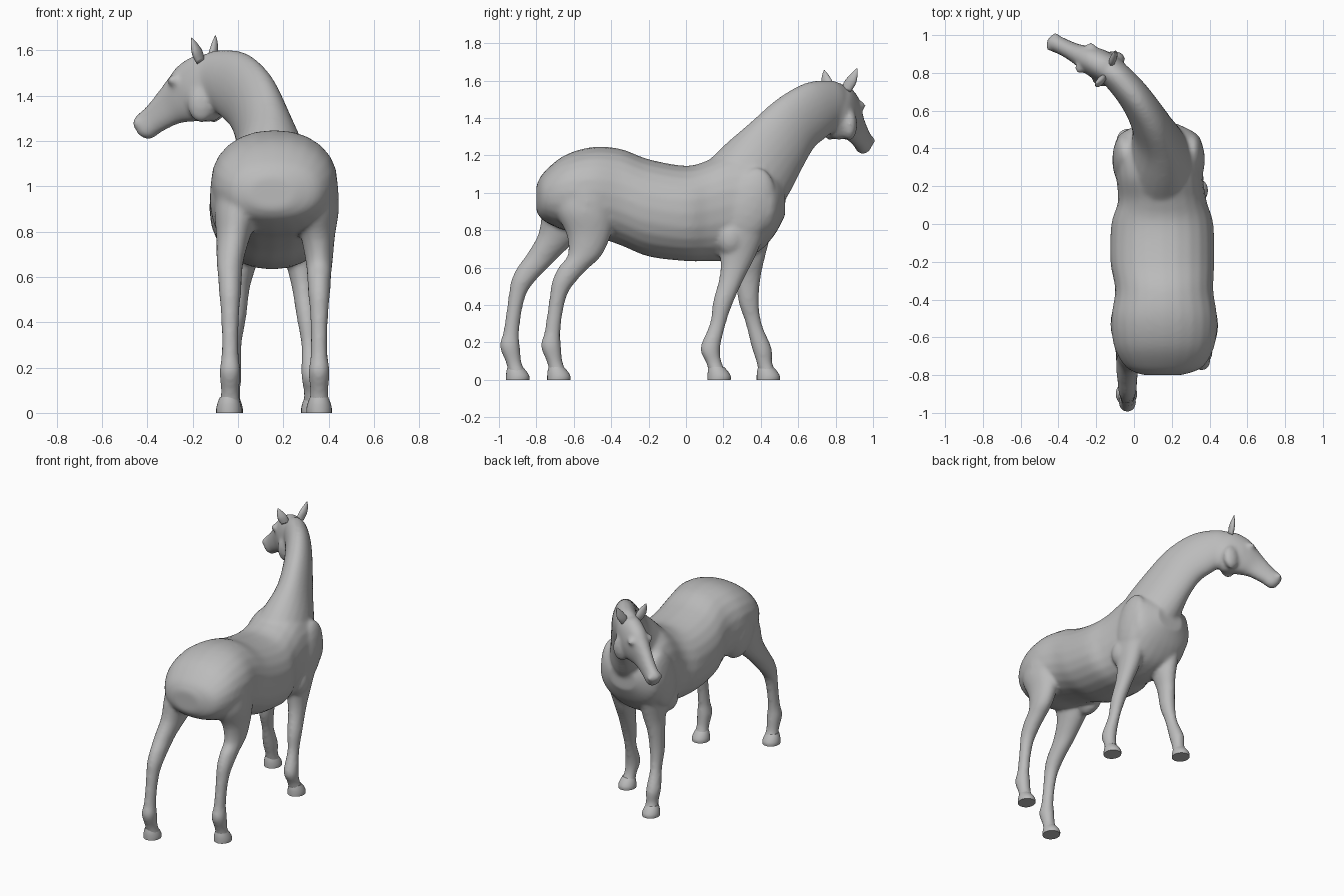
import bpy
import bmesh
import math
from mathutils import Vector, Matrix

default_cube = bpy.data.objects.get("Cube")
if default_cube:
    bpy.data.objects.remove(default_cube, do_unlink=True)

X_AXIS, Y_AXIS, Z_AXIS = (Vector(row) for row in Matrix.Identity(3))
MIDDLE = 0.16  # x of the plane through the trunk

# One plain grey for the whole animal
grey = bpy.data.materials.new("plain_grey")
grey.use_nodes = True
grey.diffuse_color = (0.5, 0.5, 0.5, 1)
grey.node_tree.nodes["Principled BSDF"].inputs["Base Color"].default_value = grey.diffuse_color


def catmull(a, b, c, d, t):
    """Smooth interpolation between stations b and c."""
    return 0.5 * (2 * b + (c - a) * t + (2 * a - 5 * b + 4 * c - d) * t ** 2
                  + (3 * b - a - 3 * c + d) * t ** 3)


def loft(bm, stations, axes=None, power=2.0, sides=24, steps=5):
    """Skin ellipses (x, y, z, half width, half height) along a path."""
    centres = [Vector(s[:3]) for s in stations]
    frames = []
    for i, (centre, station) in enumerate(zip(centres, stations)):
        if axes:
            side, up = axes
        else:
            tangent = centres[min(i + 1, len(centres) - 1)] - centres[max(i - 1, 0)]
            side = tangent.cross(Z_AXIS).normalized()
            up = side.cross(tangent).normalized()
        frames.append((centre, side * station[3], up * station[4]))
    last = len(frames) - 1
    rings = []
    for i in range(last):
        four = [frames[min(max(i + k, 0), last)] for k in (-1, 0, 1, 2)]
        for step in range(steps + (i == last - 1)):
            centre, side, up = (catmull(*column, step / steps) for column in zip(*four))
            ring = []
            for k in range(sides):
                angle = math.tau * k / sides
                c, s = math.cos(angle), math.sin(angle)
                ring.append(bm.verts.new(
                    centre + side * math.copysign(abs(c) ** (2 / power), c)
                    + up * math.copysign(abs(s) ** (2 / power), s)))
            rings.append(ring)
    for low, high in zip(rings, rings[1:]):
        for k in range(sides):
            n = (k + 1) % sides
            bm.faces.new((low[k], low[n], high[n], high[k]))
    bm.faces.new(rings[0][::-1])
    bm.faces.new(rings[-1])


def blob(bm, centre, radii, turn=0.0):
    """Add a muscle or bone bulge, tilted about the x axis."""
    matrix = (Matrix.Translation(centre) @ Matrix.Rotation(turn, 4, 'X')
              @ Matrix.Diagonal((*radii, 1)))
    bmesh.ops.create_uvsphere(bm, u_segments=20, v_segments=12, radius=1, matrix=matrix)


def finish(bm, name):
    bmesh.ops.recalc_face_normals(bm, faces=bm.faces)
    mesh = bpy.data.meshes.new(name)
    bm.to_mesh(mesh)
    bm.free()
    mesh.materials.append(grey)
    obj = bpy.data.objects.new(name, mesh)
    bpy.context.collection.objects.link(obj)
    for polygon in mesh.polygons:
        polygon.use_smooth = True
    return obj


body = bmesh.new()

# Trunk: y, middle x, belly z, back z, half width
trunk = [
    (-0.8, 0.15, 0.9, 1.04, 0.1), (-0.76, 0.16, 0.85, 1.11, 0.2),
    (-0.65, 0.16, 0.8, 1.2, 0.265), (-0.5, 0.16, 0.77, 1.245, 0.28),
    (-0.35, 0.16, 0.72, 1.235, 0.26), (-0.2, 0.15, 0.66, 1.18, 0.275),
    (0, 0.15, 0.635, 1.145, 0.27), (0.12, 0.15, 0.635, 1.175, 0.235),
    (0.25, 0.135, 0.64, 1.23, 0.23), (0.38, 0.13, 0.68, 1.2, 0.235),
    (0.47, 0.13, 0.77, 1.12, 0.21), (0.53, 0.13, 0.88, 1.04, 0.1),
]
loft(body, [(x, y, (low + high) / 2, half, (high - low) / 2)
            for y, x, low, high, half in trunk], (X_AXIS, Z_AXIS), power=2.2)

# Arched neck, bending to one side
loft(body, [
    (0.14, 0.2, 0.97, 0.2, 0.2), (0.14, 0.36, 1.1, 0.165, 0.22),
    (0.11, 0.48, 1.25, 0.115, 0.19), (0.06, 0.585, 1.37, 0.095, 0.17),
    (-0.01, 0.69, 1.44, 0.085, 0.16), (-0.09, 0.78, 1.475, 0.078, 0.13),
    (-0.14, 0.82, 1.48, 0.07, 0.11),
])

# Head, aligned with the direction of the face
face = Vector((-0.31, 0.16, -0.25)).normalized()
head_side = face.cross(Z_AXIS).normalized()
head_up = head_side.cross(face)
loft(body, [
    (-0.075, 0.785, 1.51, 0.05, 0.07), (-0.11, 0.805, 1.48, 0.075, 0.125),
    (-0.175, 0.84, 1.415, 0.082, 0.152), (-0.235, 0.87, 1.385, 0.07, 0.122),
    (-0.3, 0.9, 1.35, 0.052, 0.088), (-0.37, 0.935, 1.295, 0.045, 0.066),
    (-0.415, 0.955, 1.26, 0.045, 0.062), (-0.44, 0.967, 1.245, 0.03, 0.04),
], (head_side, head_up), power=2.2)
for sign in (-1, 1):
    cheek = Vector((-0.15, 0.83, 1.39)) + head_side * sign * 0.06 - head_up * 0.03
    brow = Vector((-0.22, 0.86, 1.41)) + head_side * sign * 0.06 + head_up * 0.07
    nostril = Vector((-0.42, 0.957, 1.26)) + head_side * sign * 0.035 + head_up * 0.025
    blob(body, cheek, (0.06, 0.04, 0.085))
    blob(body, brow, (0.03, 0.03, 0.024))
    blob(body, nostril, (0.018, 0.018, 0.02))

# Hind legs: height, offset from hoof, half width, half depth
hind = [
    (0.03, 0, 0.05, 0.05), (0.09, -0.02, 0.04, 0.042), (0.18, -0.042, 0.047, 0.054),
    (0.25, -0.035, 0.038, 0.043), (0.36, -0.02, 0.037, 0.041), (0.46, 0, 0.042, 0.047),
    (0.53, 0.03, 0.049, 0.065), (0.6, 0.08, 0.053, 0.083), (0.67, 0.14, 0.06, 0.092),
]
thigh = [(0.78, 0.076, 0.12), (0.9, 0.105, 0.16), (1.02, 0.11, 0.16)]
for x, hoof_y, top in ((-0.035, -0.9, ((-0.02, -0.67), (0, -0.61), (0.02, -0.58))),
                       (0.358, -0.68, ((0.352, -0.52), (0.34, -0.54), (0.32, -0.56)))):
    path = [(x, hoof_y + offset, z, w, d) for z, offset, w, d in hind]
    path += [(tx, ty, z, w, d) for (tx, ty), (z, w, d) in zip(top, thigh)]
    loft(body, path, (X_AXIS, Y_AXIS))

# Front legs: height, half width, half depth, with a path for each leg
fore = [(0.03, 0.05, 0.05), (0.09, 0.04, 0.042), (0.17, 0.046, 0.053), (0.3, 0.036, 0.043),
        (0.42, 0.046, 0.055), (0.55, 0.052, 0.068), (0.65, 0.064, 0.092), (0.8, 0.08, 0.13)]
fore_paths = [
    ((0.335, 0.175), (0.33, 0.15), (0.325, 0.13), (0.315, 0.17),
     (0.305, 0.2), (0.29, 0.247), (0.28, 0.275), (0.28, 0.3)),
    ((-0.035, 0.44), (-0.03, 0.42), (-0.03, 0.405), (-0.02, 0.362),
     (-0.01, 0.335), (0, 0.332), (0.015, 0.33), (0.02, 0.33)),
]
for path in fore_paths:
    loft(body, [(x, y, z, w, d) for (x, y), (z, w, d) in zip(path, fore)], (X_AXIS, Y_AXIS))

# Shoulder, elbow and stifle muscles on both flanks
for sign in (-1, 1):
    blob(body, (MIDDLE - 0.03 + sign * 0.18, 0.34, 0.93), (0.065, 0.13, 0.21), -0.3)
    blob(body, (MIDDLE - 0.02 + sign * 0.16, 0.24, 0.76), (0.07, 0.08, 0.1))
    blob(body, (MIDDLE + sign * 0.19, -0.53, 0.95), (0.095, 0.15, 0.2), 0.2)

# Fuse the parts into one smooth skin
skin = finish(body, "horse_body")
remesh = skin.modifiers.new("fuse", 'REMESH')
remesh.mode = 'VOXEL'
remesh.voxel_size = 0.012
remesh.use_smooth_shade = True
soften = skin.modifiers.new("soften", 'SMOOTH')
soften.factor = 0.5
soften.iterations = 8

# Hooves: flared, longer at the toe, flat below
for name, x, y in (("hind_right_hoof", -0.04, -0.9), ("hind_left_hoof", 0.358, -0.68),
                   ("front_left_hoof", 0.335, 0.177), ("front_right_hoof", -0.035, 0.44)):
    hoof = bmesh.new()
    loft(hoof, [(x, y, 0, 0.056, 0.062), (x, y, 0.02, 0.056, 0.062),
                (x, y - 0.006, 0.045, 0.05, 0.054), (x, y - 0.014, 0.07, 0.04, 0.04)],
         (X_AXIS, Y_AXIS), steps=3)
    obj = finish(hoof, name)
    bpy.context.view_layer.objects.active = obj
    obj.select_set(True)
    bpy.ops.object.shade_smooth_by_angle(angle=math.radians(50))
    obj.select_set(False)

# Pricked ears, thin across the face direction
for name, base, tip in (("left_ear", (-0.115, 0.855, 1.545), (-0.1, 0.915, 1.665)),
                        ("right_ear", (-0.165, 0.765, 1.55), (-0.205, 0.74, 1.655))):
    ear = bmesh.new()
    base, tip = Vector(base), Vector(tip)
    loft(ear, [(*base.lerp(tip, t), w, w * 0.65) for t, w in
               ((0, 0.028), (0.35, 0.034), (0.7, 0.022), (1, 0.003))],
         (head_side, face.cross(head_side).cross(head_side).normalized()), sides=14)
    finish(ear, name)
